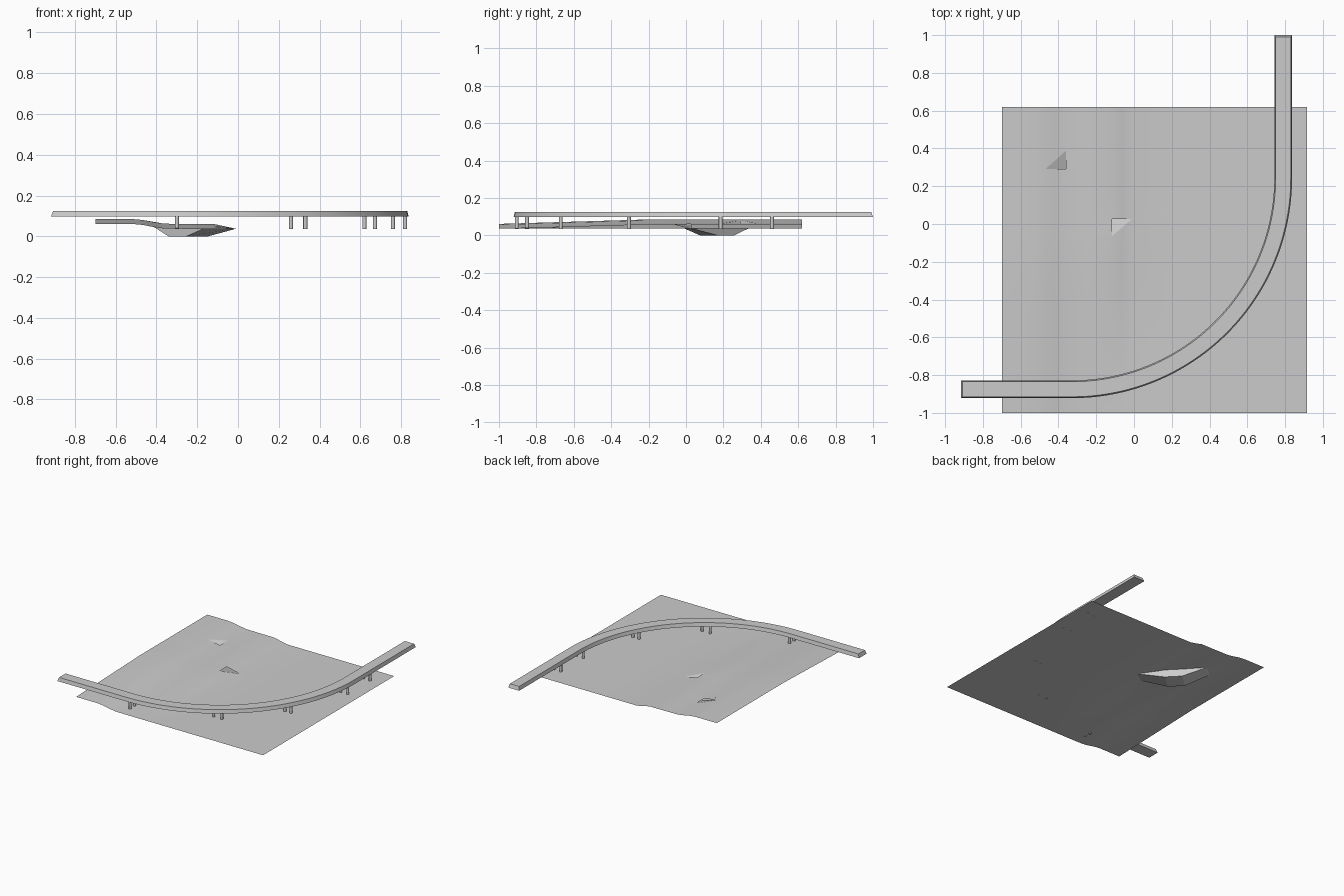
import bpy, bmesh, math
from mathutils import Vector

if "Cube" in bpy.data.objects:
    bpy.data.objects.remove(bpy.data.objects["Cube"])


def make_object(name, bm, smooth=False):
    bmesh.ops.recalc_face_normals(bm, faces=bm.faces)
    mesh = bpy.data.meshes.new(name)
    bm.to_mesh(mesh)
    bm.free()
    ob = bpy.data.objects.new(name, mesh)
    bpy.context.collection.objects.link(ob)
    if smooth:
        bpy.ops.object.select_all(action='DESELECT')
        bpy.context.view_layer.objects.active = ob
        ob.select_set(True)
        bpy.ops.object.shade_smooth_by_angle(angle=math.radians(30))
    return ob


def ramp(v, a, b):
    t = min(max((v - a) / (b - a), 0), 1)
    return t * t * (3 - 2 * t)


def height(x, y):
    """Two terraces dropping towards +x; the lower one fades out at the front."""
    upper = 1 - ramp(x, -0.52, -0.34)
    lower = (1 - ramp(x, -0.13, -0.005)) * min(max((y + 1) / 0.8, 0), 1)
    return 0.037 + 0.024 * upper + 0.024 * lower


# terrain sheet with two triangular underpass openings
xs = [-0.70, -0.52, -0.467, -0.414, -0.361, -0.25, -0.117, -0.0635, -0.01, 0.30, 0.60, 0.917]
ys = [-1.0, -0.73, -0.46, -0.20, -0.064, -0.0185, 0.027, 0.16, 0.292, 0.3395, 0.387, 0.62]
bm = bmesh.new()
grid = [[bm.verts.new((x, y, height(x, y))) for y in ys] for x in xs]


def in_opening(x, y):
    u, v = (x + 0.467) / 0.106, (y - 0.292) / 0.095
    if 0 < u < 1 and 0 < v < 1 and v < u:
        return True
    u, v = (x + 0.117) / 0.107, (y + 0.064) / 0.091
    return 0 < u < 1 and 0 < v < 1 and v > u


for i in range(len(xs) - 1):
    for j in range(len(ys) - 1):
        a, b = grid[i][j], grid[i + 1][j]
        c, d = grid[i + 1][j + 1], grid[i][j + 1]
        for tri in ((a, b, c), (a, c, d)):
            m = sum((v.co for v in tri), Vector()) / 3
            if not in_opening(m.x, m.y):
                bm.faces.new(tri)
make_object("terrain", bm, True)

# sunken underpass: two ramps, a flat floor and two side walls
bm = bmesh.new()
sides = []
for start, end in (((-0.467, 0.292), (-0.117, -0.064)), ((-0.361, 0.387), (-0.01, 0.027))):
    low, top = [], []
    for t in (0, 0.36, 0.61, 1):
        p = Vector(start).lerp(Vector(end), t)
        h = height(p.x, p.y)
        mid = 0 < t < 1
        low.append(bm.verts.new((p.x, p.y, 0 if mid else h)))
        if mid:
            top.append(bm.verts.new((p.x, p.y, h - 0.003)))
    bm.faces.new((low[0], low[1], top[0]))
    bm.faces.new((low[1], low[2], top[1], top[0]))
    bm.faces.new((low[2], low[3], top[1]))
    sides.append(low)
for k in range(3):
    bm.faces.new((sides[0][k], sides[0][k + 1], sides[1][k + 1], sides[1][k]))
make_object("underpass", bm)

# elevated road: trapezoid section swept along straight, quarter arc, straight
CX, CY, R = -0.33, 0.245, 1.12
path = [(-0.917, CY - R, -90)]
for k in range(49):
    deg = -90 + 90 * k / 48
    a = math.radians(deg)
    path.append((CX + R * math.cos(a), CY + R * math.sin(a), deg))
path.append((CX + R, 1.0, 0))
Z0, Z1 = 0.097, 0.125
bm = bmesh.new()
rings = []
for k, (x, y, deg) in enumerate(path):
    a = math.radians(deg)
    out = Vector((math.cos(a), math.sin(a), 0))
    along = Vector((-math.sin(a), math.cos(a), 0))
    inset = 0.01 if k == 0 else -0.01 if k == len(path) - 1 else 0
    ring = []
    for w, z in ((-0.047, Z0), (0.047, Z0), (0.040, Z1), (-0.040, Z1)):
        shift = along * inset if z == Z1 else Vector()
        ring.append(bm.verts.new(Vector((x, y, z)) + out * w + shift))
    rings.append(ring)
for r, s in zip(rings, rings[1:]):
    for k in range(4):
        bm.faces.new((r[k], r[(k + 1) % 4], s[(k + 1) % 4], s[k]))
bm.faces.new(rings[0])
bm.faces.new(rings[-1])
make_object("elevated_road", bm, True)

# paired support pillars
pairs = [((-0.30, -0.905), (-0.30, -0.85)),
         ((0.26, -0.67), (0.33, -0.67)),
         ((0.62, -0.305), (0.672, -0.305)),
         ((0.76, 0.185), (0.82, 0.185)),
         ((0.76, 0.46), (0.82, 0.46))]
for n, pair in enumerate(pairs):
    for m, (x, y) in enumerate(pair):
        bpy.ops.mesh.primitive_cylinder_add(vertices=16, radius=0.01, depth=0.065,
                                            location=(x, y, 0.0675))
        bpy.context.object.name = f"pillar_{n + 1}_{'ab'[m]}"
        bpy.ops.object.shade_smooth_by_angle(angle=math.radians(30))
